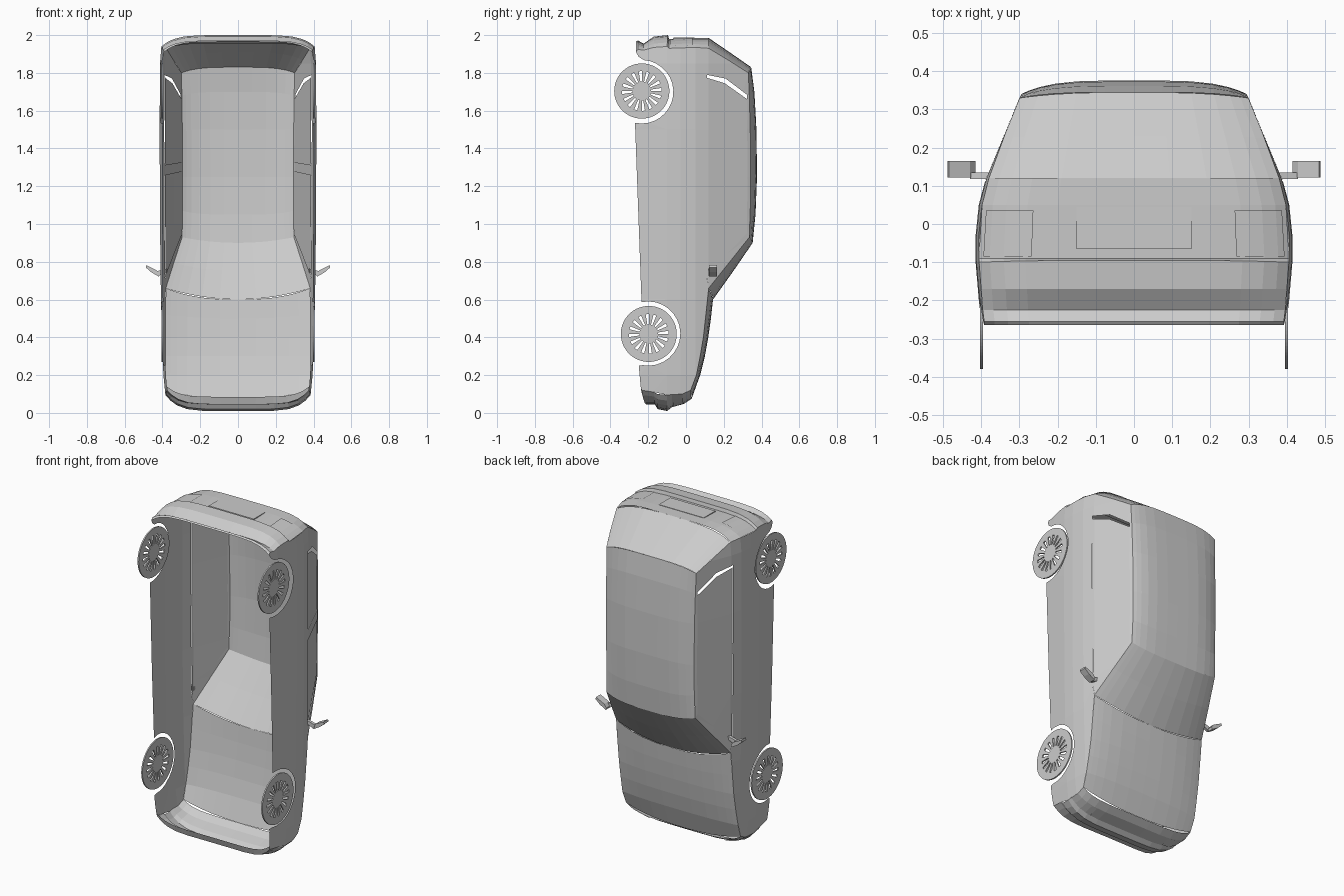
import bpy, bmesh, math
from mathutils import Vector

if "Cube" in bpy.data.objects:
    bpy.data.objects.remove(bpy.data.objects["Cube"])


def interp(table, v):
    if v <= table[0][0]:
        return table[0][1]
    for (a, p), (b, q) in zip(table, table[1:]):
        if v <= b:
            return p + (q - p) * (v - a) / (b - a)
    return table[-1][1]


# Half width of the car along its length (z) and scaled by its height (y)
PLAN = [(0.0, 0.37), (0.1, 0.385), (0.2, 0.395), (0.4, 0.402), (0.6, 0.408),
        (1.0, 0.413), (1.5, 0.415), (1.85, 0.413), (1.95, 0.405)]
SECTION = [(-0.27, 0.96), (-0.2, 0.98), (-0.1, 1.0), (-0.03, 1.0), (0.05, 0.98),
           (0.12, 0.935), (0.33, 0.725), (0.36, 0.68)]


def half_width(y, z):
    return interp(PLAN, z) * interp(SECTION, y)


def make(name, bm, mirror=True):
    bmesh.ops.recalc_face_normals(bm, faces=bm.faces)
    me = bpy.data.meshes.new(name)
    bm.to_mesh(me)
    bm.free()
    ob = bpy.data.objects.new(name, me)
    bpy.context.collection.objects.link(ob)
    if mirror:
        ob.modifiers.new("mirror", 'MIRROR').use_clip = True
    return ob


def loft(name, stations, ey=3, ez=6, cols=(0, .25, .5, .7, .84, .93, 1), shift=0):
    """Surface between centre line (yc, zc) and side edge (ye, ze), mirrored."""
    bm = bmesh.new()
    rows = []
    for yc, zc, ye, ze in stations:
        w = half_width(ye, ze)
        rows.append([bm.verts.new((w * t, yc + (ye - yc) * t ** ey,
                                   zc + (ze - zc) * t ** ez + shift)) for t in cols])
    for a, b in zip(rows, rows[1:]):
        for i in range(len(cols) - 1):
            bm.faces.new((a[i], a[i + 1], b[i + 1], b[i]))
    return make(name, bm)


def panel(name, outline, inset=0):
    """Side panel: flat outline in (y, z), sliced and bent to the car's width."""
    bm = bmesh.new()
    bm.faces.new([bm.verts.new((0, y, z)) for y, z in outline])
    cuts = [((0, y, 0), (0, 1, 0)) for y in (-.2, -.1, -.03, .05, .12, .225)]
    cuts += [((0, 0, z), (0, 0, 1)) for z in (.2, .4, .6, .8, 1, 1.25, 1.5, 1.7, 1.85)]
    for co, no in cuts:
        bmesh.ops.bisect_plane(bm, geom=bm.verts[:] + bm.edges[:] + bm.faces[:],
                               dist=1e-5, plane_co=co, plane_no=no)
    bmesh.ops.triangulate(bm, faces=[f for f in bm.faces if len(f.verts) > 4])
    for v in bm.verts:
        v.co.x = half_width(v.co.y, v.co.z) - inset
    return make(name, bm)


def arch(cy, cz, r, a0, a1, n=16):
    angles = [math.radians(a0 + (a1 - a0) * i / n) for i in range(n + 1)]
    return [(cy + r * math.cos(a), cz + r * math.sin(a)) for a in angles]


# Front bumper and nose
loft("front_bumper", [(-.225, .085, -.24, .14), (-.21, .045, -.235, .12),
                      (-.165, .045, -.17, .11), (-.15, .02, -.15, .10),
                      (-.1, .01, -.1, .095), (-.075, .03, -.075, .10)])
loft("nose", [(-.075, .03, -.075, .10), (-.01, .048, -.02, .10), (.03, .075, .025, .12)])
loft("headlights", [(-.07, .03, -.07, .10), (-.01, .048, -.02, .10)],
     cols=(.66, .75, .84, .93, 1), shift=-.004)
# Bonnet, windscreen, roof, rear window
loft("bonnet", [(.03, .075, .025, .12), (.075, .2, .055, .2), (.1, .3, .075, .3),
                (.118, .4, .092, .4), (.132, .5, .105, .52), (.143, .6, .12, .66)], ez=2.5)
loft("windscreen", [(.143, .6, .12, .66), (.25, .75, .228, .795), (.353, .9, .335, .93)], ez=2)
loft("roof", [(.353, .9, .335, .93), (.368, 1.05, .34, 1.07), (.376, 1.25, .342, 1.25),
              (.373, 1.5, .34, 1.5), (.362, 1.7, .335, 1.68), (.345, 1.83, .33, 1.8)], ey=4, ez=4)
loft("rear_window", [(.345, 1.83, .33, 1.8), (.23, 1.91, .225, 1.867), (.12, 1.985, .12, 1.93)], ez=4)
# Tail panel, lamps and rear bumper
tail = [(.12, 1.985, .12, 1.93), (.05, 1.985, .05, 1.935), (-.09, 1.98, -.09, 1.93)]
loft("tailgate", tail)
loft("tail_lamps", [(.035, 1.985, .035, 1.935), (-.085, 1.98, -.085, 1.93)],
     cols=(.66, .75, .84, .93, .97), shift=.004)
loft("rear_bumper", [(-.09, 1.98, -.09, 1.93), (-.095, 2.0, -.1, 1.94), (-.17, 1.992, -.17, 1.935),
                     (-.225, 1.955, -.225, 1.92), (-.255, 1.972, -.255, 1.925),
                     (-.265, 1.965, -.265, 1.91)])
bm = bmesh.new()
bmesh.ops.create_cube(bm, size=1)
for v in bm.verts:
    v.co = Vector((v.co.x * .3, v.co.y * .11 - .01, v.co.z * .008 + 1.983))
make("plate_panel", bm, False)

# Lower body side with both wheel arches
panel("body_side",
      [(-.24, .14), (-.235, .12), (-.17, .11), (-.1, .095), (-.02, .10), (.025, .12),
       (.055, .2), (.075, .3), (.092, .4), (.105, .52), (.12, .66), (.11, .72),
       (.11, 1.80), (.12, 1.93), (.05, 1.935), (-.09, 1.93), (-.1, 1.94), (-.17, 1.935),
       (-.225, 1.92), (-.255, 1.925), (-.265, 1.91), (-.25, 1.885)]
      + arch(-.235, 1.70, .168, 86, -102)
      + arch(-.2, .42, .17, 102, -100) + [(-.25, .25)])
# Window frame, centre pillar and side glass (slot left open behind the glass)
panel("window_frame",
      [(.12, .66), (.228, .795), (.335, .93), (.34, 1.07), (.342, 1.25), (.34, 1.5),
       (.335, 1.68), (.33, 1.8), (.225, 1.867), (.12, 1.93), (.11, 1.80), (.11, 1.79),
       (.21, 1.77), (.322, 1.685), (.326, 1.25), (.322, .95), (.11, .73)])
panel("centre_pillar", [(.11, 1.255), (.326, 1.275), (.326, 1.335), (.11, 1.32)])
panel("front_side_glass", [(.108, .725), (.325, .945), (.328, 1.28), (.108, 1.26)], .004)
panel("rear_side_glass", [(.108, 1.31), (.328, 1.325), (.325, 1.66), (.205, 1.745), (.108, 1.775)], .004)


# Door mirrors: plan outline pulled up in y
def prism(name, outline, y0, y1):
    bm = bmesh.new()
    f = bm.faces.new([bm.verts.new((x, y0, z)) for x, z in outline])
    top = bmesh.ops.extrude_face_region(bm, geom=[f])["geom"]
    for v in top:
        if isinstance(v, bmesh.types.BMVert):
            v.co.y = y1
    return make(name, bm)


prism("mirror_housing", [(.415, .735), (.43, .755), (.485, .782), (.488, .77), (.46, .745), (.42, .722)], .122, .165)
prism("mirror_stem", [(.375, .745), (.375, .765), (.43, .75), (.42, .725)], .118, .135)


# Thin wheels with slotted discs
def wheel(name, cy, cz, r):
    seg, radii = 80, [.012, .03, .05, .105, .114, r]
    bm = bmesh.new()
    rings = []
    for q in radii:
        rings.append([bm.verts.new((.4, cy + q * math.cos(math.tau * i / seg),
                                    cz + q * math.sin(math.tau * i / seg))) for i in range(seg)])
    bm.faces.new(rings[0])
    for k in range(len(radii) - 1):
        for i in range(seg):
            if k == 2 and i % 5 < 2:
                continue
            j = (i + 1) % seg
            bm.faces.new((rings[k][i], rings[k][j], rings[k + 1][j], rings[k + 1][i]))
    ob = make(name, bm)
    s = ob.modifiers.new("thickness", 'SOLIDIFY')
    s.thickness, s.offset = .008, 0


wheel("front_wheels", -.197, .418, .148)
wheel("rear_wheels", -.234, 1.704, .146)
